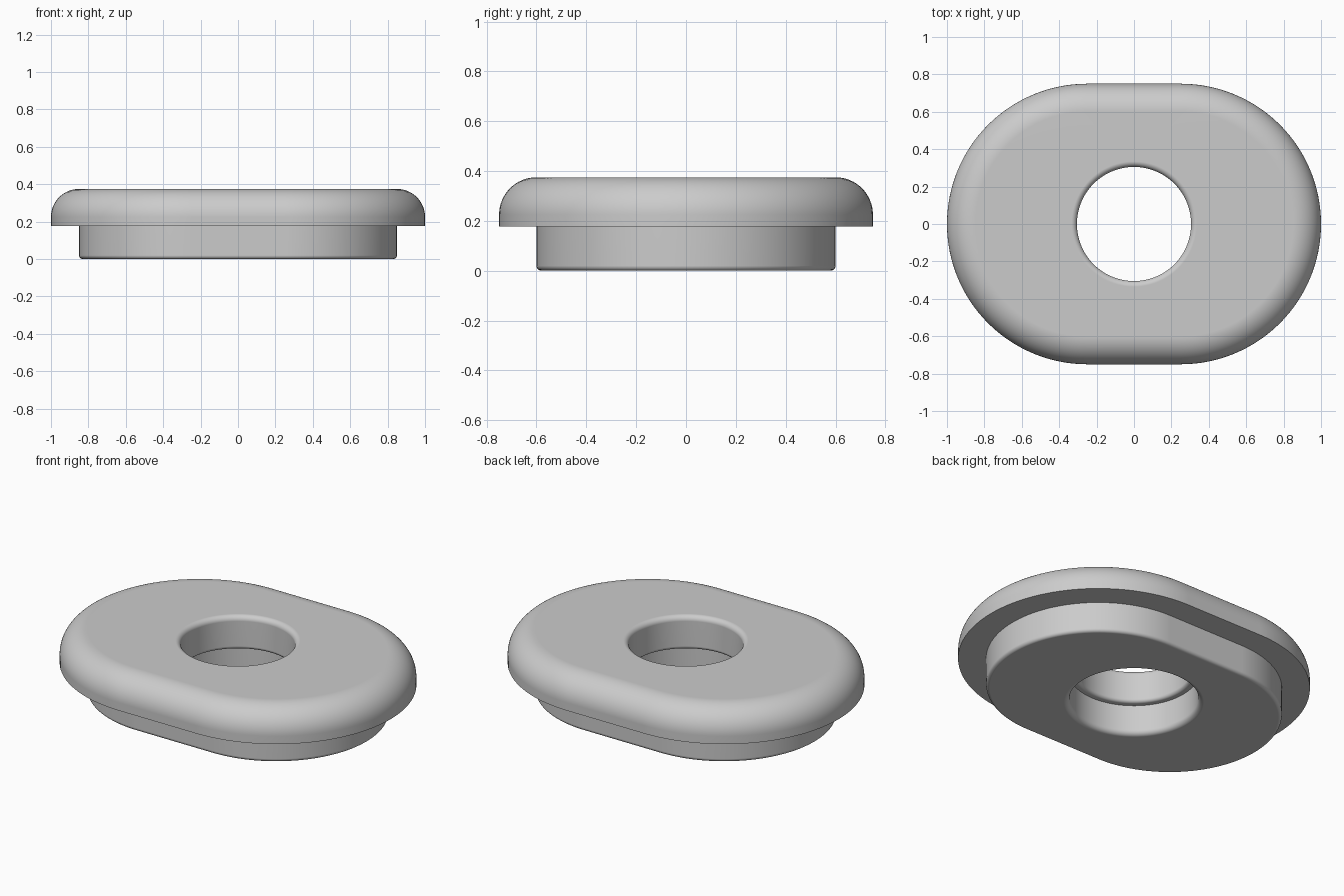
import bpy, bmesh
from math import sin, cos, pi, radians

cube = bpy.data.objects.get("Cube")
if cube:
    bpy.data.objects.remove(cube)

ARC = 64        # segments per half turn
SHIFT = 0.25    # half length of the straight sides


def fillet(shift, radius, z, size, start, steps):
    """Quarter-round section about (radius, z), turning counter-clockwise from start."""
    angles = [radians(start + 90 * i / steps) for i in range(steps + 1)]
    return [(shift, radius + size * cos(a), z + size * sin(a)) for a in angles]


# Closed cross-section as (shift, radius, height), from the bottom edge outwards
profile = fillet(SHIFT, 0.58, 0.02, 0.02, -90, 6)             # plug outer edge
profile += [(SHIFT, 0.6, 0.178), (SHIFT, 0.75, 0.178)]        # flange underside
profile += fillet(SHIFT, 0.6, 0.225, 0.15, 0, 16)             # flange rounded top
profile += fillet(0, 0.335, 0.345, 0.03, 90, 8)               # hole top edge
profile += fillet(0, 0.325, 0.198, 0.02, 180, 6)              # rounded step in the hole
profile += [(0, 0.345, 0.178)]                                # wider lower bore
profile += fillet(0, 0.375, 0.03, 0.03, 180, 8)               # hole bottom edge

# Sweep the section around the slot-shaped outline
bm = bmesh.new()
rings = []
for shift, radius, z in profile:
    ring = []
    for side in (1, -1):
        for i in range(ARC + 1):
            a = pi * i / ARC - pi / 2
            ring.append(bm.verts.new((side * (shift + radius * cos(a)),
                                      side * radius * sin(a), z)))
    rings.append(ring)
for k, ring in enumerate(rings):
    above = rings[(k + 1) % len(rings)]
    for i in range(len(ring)):
        j = (i + 1) % len(ring)
        bm.faces.new((ring[i], ring[j], above[j], above[i]))
bmesh.ops.remove_doubles(bm, verts=bm.verts, dist=0.0001)
bmesh.ops.recalc_face_normals(bm, faces=bm.faces)

mesh = bpy.data.meshes.new("flanged_bushing")
bm.to_mesh(mesh)
bm.free()
bushing = bpy.data.objects.new("flanged_bushing", mesh)
bpy.context.collection.objects.link(bushing)

# Plain grey finish
grey = bpy.data.materials.new("plain_grey")
grey.use_nodes = True
colour = (0.6, 0.6, 0.6, 1)
grey.diffuse_color = colour
grey.node_tree.nodes["Principled BSDF"].inputs["Base Color"].default_value = colour
mesh.materials.append(grey)

# Smooth fillets, sharp corners, flat faces kept flat
bpy.ops.object.select_all(action="DESELECT")
bushing.select_set(True)
bpy.context.view_layer.objects.active = bushing
bpy.ops.object.shade_smooth_by_angle(angle=radians(30))
weighted = bushing.modifiers.new("flat_shading", "WEIGHTED_NORMAL")
weighted.keep_sharp = True
weighted.weight = 100
